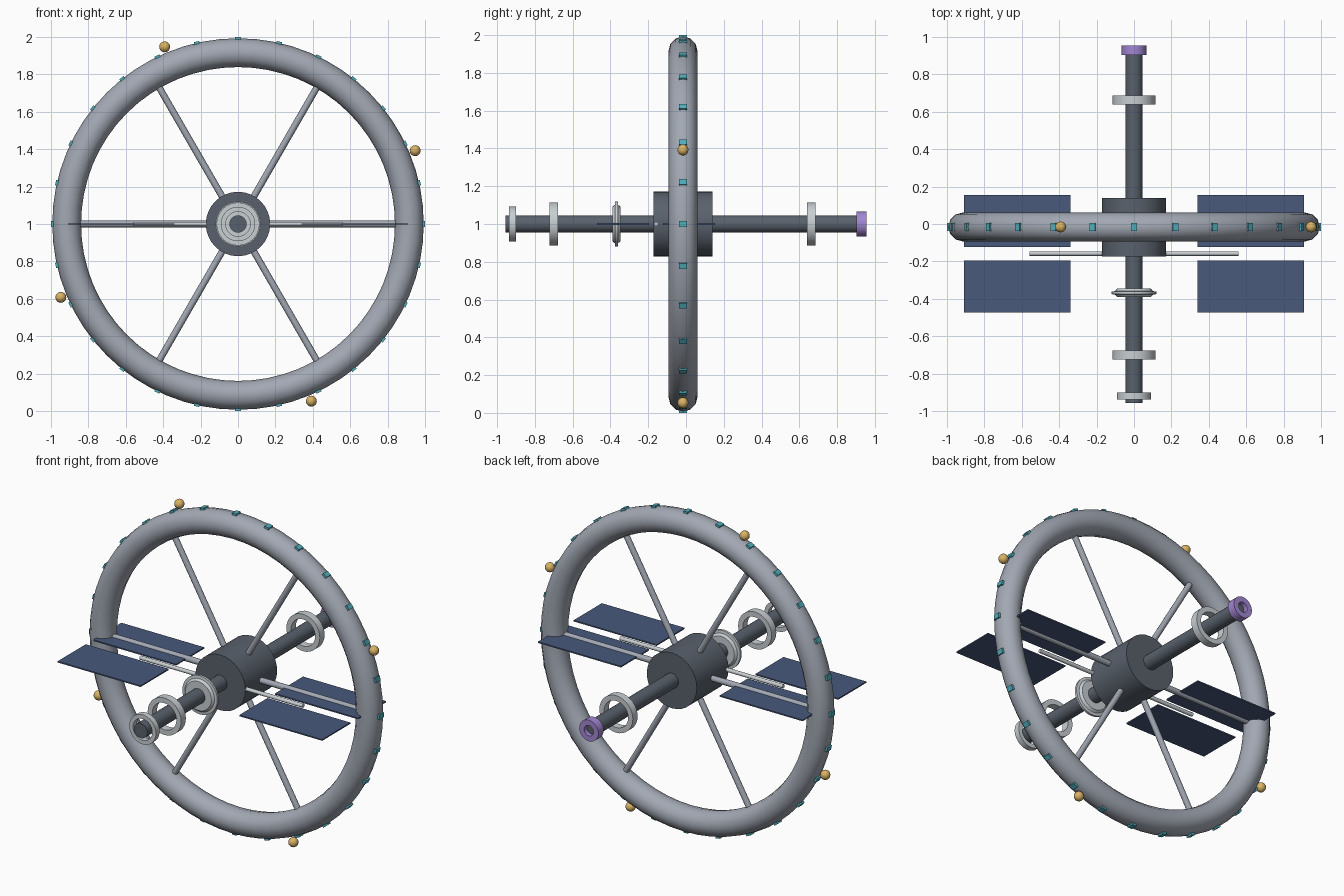
import bpy, bmesh
from math import sin, cos, pi, radians
from mathutils import Matrix, Vector

if "Cube" in bpy.data.objects:
    bpy.data.objects.remove(bpy.data.objects["Cube"])

YC = -0.016                     # plane of the wheel
CENTRE = Vector((0, YC, 1))


def mat(name, rgb):
    m = bpy.data.materials.new(name)
    m.diffuse_color = (*rgb, 1)
    m.use_nodes = True
    m.node_tree.nodes["Principled BSDF"].inputs["Base Color"].default_value = m.diffuse_color
    return m


HULL = mat("hull_grey", (0.36, 0.39, 0.45))
DARK = mat("dark_grey", (0.10, 0.12, 0.15))
LIGHT = mat("light_grey", (0.58, 0.62, 0.65))
BLUE = mat("panel_blue", (0.065, 0.10, 0.20))
TEAL = mat("window_teal", (0.08, 0.42, 0.50))
GOLD = mat("beacon_gold", (0.70, 0.45, 0.13))
PURPLE = mat("port_purple", (0.36, 0.24, 0.65))


def finish(name, material, smooth=True):
    ob = bpy.context.object
    ob.name = name
    ob.data.materials.append(material)
    if smooth:
        bpy.ops.object.shade_smooth_by_angle(angle=radians(40))
    return ob


def rod(name, a, b, r, material, sides=32):
    a, b = Vector(a), Vector(b)
    d = b - a
    bpy.ops.mesh.primitive_cylinder_add(vertices=sides, radius=r, depth=d.length, location=(a + b) / 2,
                                        rotation=d.to_track_quat('Z', 'Y').to_euler())
    return finish(name, material)


def box(name, centre, size, material, tilt=0):
    bpy.ops.mesh.primitive_cube_add(size=1, location=centre, rotation=(0, tilt, 0))
    bpy.context.object.scale = size
    return finish(name, material, False)


def lathe(name, y, profile, material, n=32):
    """Closed (radius, y) profile turned around the station axis."""
    bm = bmesh.new()
    rings = [[bm.verts.new((r * cos(2 * pi * i / n), h, r * sin(2 * pi * i / n)))
              for r, h in profile] for i in range(n)]
    k = len(profile)
    for i in range(n):
        a, b = rings[i], rings[(i + 1) % n]
        for j in range(k):
            bm.faces.new((a[j], a[(j + 1) % k], b[(j + 1) % k], b[j]))
    bmesh.ops.recalc_face_normals(bm, faces=bm.faces)
    me = bpy.data.meshes.new(name)
    bm.to_mesh(me)
    bm.free()
    ob = bpy.data.objects.new(name, me)
    ob.location = (0, y, 1)
    bpy.context.collection.objects.link(ob)
    bpy.ops.object.select_all(action='DESELECT')
    bpy.context.view_layer.objects.active = ob
    ob.select_set(True)
    return finish(name, material)


def collar(name, y, outer, inner, width, material):
    h = width / 2
    return lathe(name, y, [(inner, -h), (outer, -h), (outer, h), (inner, h)], material)


def radial(r, deg):
    return CENTRE + Vector((r * cos(radians(deg)), 0, r * sin(radians(deg))))


# Habitat wheel
bpy.ops.mesh.primitive_torus_add(major_radius=0.916, minor_radius=0.077, major_segments=64,
                                 minor_segments=12, location=CENTRE, rotation=(pi / 2, 0, 0))
finish("habitat_ring", HULL)

# Hub and central shaft
rod("hub", (0, -0.173, 1), (0, 0.139, 1), 0.172, DARK, 32)
rod("shaft", (0, -0.956, 1), (0, 0.927, 1), 0.046, DARK, 24)

# Spokes
for i in range(6):
    rod(f"spoke_{i + 1}", radial(0.1, 60 * i), radial(0.87, 60 * i), 0.018, HULL, 12)

# Windows along the rim
for i in range(28):
    a = 360 / 28 * i
    box(f"window_{i + 1}", radial(0.99, a), (0.02, 0.042, 0.03), TEAL, -radians(a))

# Beacons outside the rim
for i in range(4):
    bpy.ops.mesh.primitive_uv_sphere_add(segments=16, ring_count=10, radius=0.029,
                                         location=radial(1.025, 22.5 + 90 * i))
    finish(f"beacon_{i + 1}", GOLD)

# Solar panels and booms on both sides
for s, side in ((-1, "left"), (1, "right")):
    for y, row in ((-0.334, "front"), (0.016, "rear")):
        box(f"solar_panel_{row}_{side}", (s * 0.625, y, 1), (0.57, 0.276, 0.008), BLUE)
    rod(f"boom_{side}", (s * 0.1, -0.158, 1), (s * 0.56, -0.158, 1), 0.012, LIGHT, 12)

# Collars around the shaft
collar("nose_collar", -0.919, 0.092, 0.066, 0.036, LIGHT)
collar("front_collar", -0.700, 0.115, 0.083, 0.047, LIGHT)
collar("rear_collar", 0.663, 0.115, 0.083, 0.047, LIGHT)
lathe("bearing_disc", -0.368, [(0.04, -0.022), (0.09, -0.022), (0.102, -0.009), (0.12, -0.007),
                               (0.12, 0.007), (0.102, 0.009), (0.09, 0.022), (0.04, 0.022)], LIGHT)

# Rear docking port
collar("docking_port", 0.929, 0.066, 0.032, 0.052, PURPLE)
